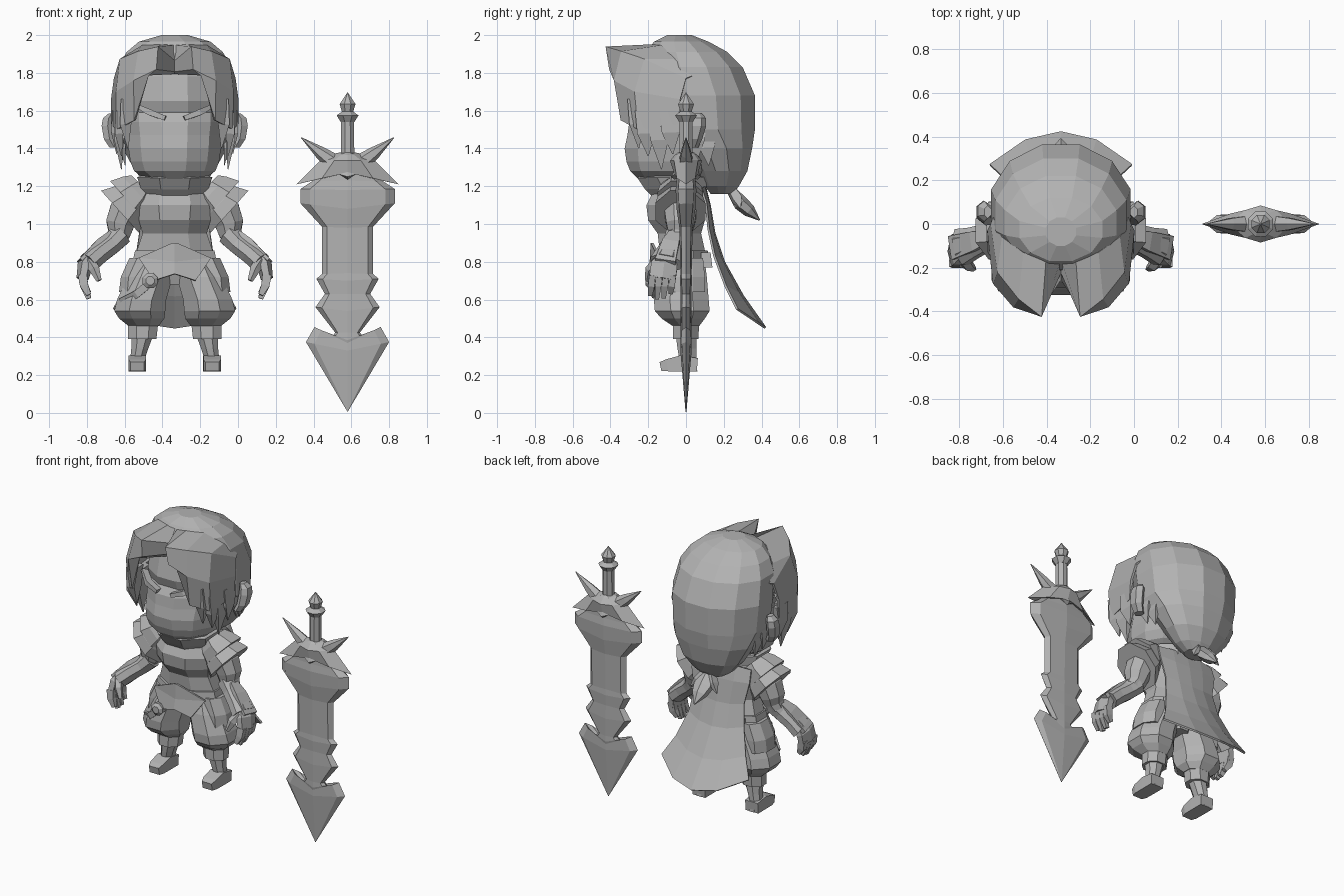
import bpy, bmesh, math
from mathutils import Vector

GREY = bpy.data.materials.new("plain_grey")
GREY.diffuse_color = (0.45, 0.45, 0.45, 1)
BODY_X, SWORD_X = -0.335, 0.58


def make(name, verts, faces, ox=BODY_X, mirror=False, thick=0):
    """Mesh object from generated points, optionally mirrored in x."""
    bm = bmesh.new()
    vs = [bm.verts.new(v) for v in verts]
    for f in faces:
        bm.faces.new([vs[i] for i in f])
    bmesh.ops.remove_doubles(bm, verts=bm.verts, dist=0.0005)
    bmesh.ops.recalc_face_normals(bm, faces=bm.faces)
    me = bpy.data.meshes.new(name)
    bm.to_mesh(me)
    bm.free()
    ob = bpy.data.objects.new(name, me)
    bpy.context.collection.objects.link(ob)
    ob.location.x = ox
    me.materials.append(GREY)
    if mirror:
        m = ob.modifiers.new("mirror", 'MIRROR')
        m.use_clip = True
    if thick:
        s = ob.modifiers.new("thickness", 'SOLIDIFY')
        s.thickness = thick
        s.offset = 0
    return ob


def skin(rings, n, caps=True):
    """Quads joining successive rings of n points."""
    faces = []
    for r in range(rings - 1):
        for i in range(n):
            j = (i + 1) % n
            faces.append((r * n + i, r * n + j, r * n + n + j, r * n + n + i))
    if caps:
        faces += [tuple(range(n)), tuple(range((rings - 1) * n, rings * n))]
    return faces


def circle(n):
    k = 1 / math.cos(math.pi / n)
    return [(k * math.cos(2 * math.pi * (i + .5) / n),
             k * math.sin(2 * math.pi * (i + .5) / n)) for i in range(n)]


def loft(name, rings, n=12, caps=True, **kw):
    """Upright form: rings of (z, centre x, half width, front y, back y)."""
    verts = [(cx + c * rx, (y0 + y1) / 2 + s * (y1 - y0) / 2, z)
             for z, cx, rx, y0, y1 in rings for c, s in circle(n)]
    return make(name, verts, skin(len(rings), n, caps), **kw)


def tube(name, pts, n=8, ref=(0, 1, 0), **kw):
    """Limb along points (x, y, z, radius along ref, other radius)."""
    ps = [Vector(p[:3]) for p in pts]
    verts = []
    for i, p in enumerate(pts):
        t = (ps[min(i + 1, len(ps) - 1)] - ps[max(i - 1, 0)]).normalized()
        a = Vector(ref)
        a = (a - t * a.dot(t)).normalized()
        b = t.cross(a)
        verts += [ps[i] + a * (c * p[3]) + b * (s * p[4]) for c, s in circle(n)]
    return make(name, verts, skin(len(pts), n), **kw)


def sheet(name, rows, thick, **kw):
    w = len(rows[0])
    faces = [(r * w + i, r * w + i + 1, r * w + w + i + 1, r * w + w + i)
             for r in range(len(rows) - 1) for i in range(w - 1)]
    return make(name, [p for r in rows for p in r], faces, thick=thick, **kw)


def blade(name, outline, inset):
    """Ridged plate: outline of (edge x, edge z, ridge z, half thickness)."""
    verts, faces = [], []
    for sy in (1, -1):
        base = len(verts)
        for x, z, zc, t in outline:
            verts += [(0, sy * t, zc), (x * inset, sy * t * .75, zc + (z - zc) * inset), (x, 0, z)]
        for i in range(len(outline) - 1):
            for k in (0, 1):
                a = base + i * 3 + k
                faces.append((a, a + 1, a + 4, a + 3))
    return make(name, verts, faces, ox=SWORD_X, mirror=True)


# Head with a broad jaw, brows and ears
loft("head", [(1.235, 0, .15, -.25, .05), (1.28, 0, .215, -.295, .12), (1.33, 0, .235, -.315, .16),
              (1.4, 0, .245, -.325, .2), (1.47, 0, .25, -.31, .25), (1.54, 0, .26, -.3, .28),
              (1.59, 0, .26, -.27, .28), (1.65, 0, .26, -.29, .28), (1.78, 0, .25, -.26, .26),
              (1.88, 0, .2, -.17, .15)])
loft("neck", [(1.12, 0, .09, -.12, .06), (1.26, 0, .1, -.16, .06)], 8)
tube("brow", [(.05, -.3, 1.56, .02, .012), (.13, -.29, 1.59, .022, .016), (.21, -.22, 1.63, .02, .008)],
     4, mirror=True)
loft("ear", [(1.405, .32, .025, .0, .06), (1.45, .345, .03, .0, .08), (1.52, .355, .032, .01, .1),
             (1.56, .35, .03, .02, .1), (1.585, .335, .015, .03, .08)], 6, mirror=True)

# Hair: rounded cap, parted fringe, side locks and tied tail
loft("hair_cap", [(1.16, 0, .08, .13, .25), (1.2, 0, .14, .1, .28), (1.28, 0, .21, .06, .325),
                  (1.4, 0, .275, -.02, .35), (1.5, 0, .308, -.17, .365), (1.68, 0, .32, -.2, .365),
                  (1.83, 0, .3, -.22, .3), (1.91, 0, .255, -.21, .22), (1.965, 0, .19, -.17, .12),
                  (2.0, 0, .07, -.1, .03)])
sheet("fringe", [
    [(0, -.16, 1.94), (.07, -.16, 1.945), (.17, -.13, 1.94), (.265, -.06, 1.87), (.305, .03, 1.78)],
    [(0, -.22, 1.86), (.09, -.42, 1.935), (.19, -.34, 1.91), (.285, -.22, 1.87), (.315, .0, 1.77)],
    [(0, -.25, 1.81), (.1, -.4, 1.82), (.215, -.375, 1.76), (.305, -.27, 1.7), (.33, -.03, 1.66)],
    [(0, -.26, 1.8), (.14, -.37, 1.79), (.21, -.34, 1.55), (.305, -.25, 1.5), (.33, -.04, 1.53)]],
    .015, mirror=True)
for x, y, top, bottom, w, d in ((.255, -.26, 1.66, 1.4, .05, .03), (.29, -.21, 1.6, 1.36, .06, .022),
                                (.29, -.14, 1.6, 1.29, .06, .025), (.315, -.08, 1.6, 1.37, .06, .016),
                                (.285, .05, 1.54, 1.34, .06, .014), (.27, .11, 1.5, 1.31, .05, .014)):
    tube("side_lock", [(x, y, top, w, d), (x + .005, y, (top + bottom) / 2, w * .8, d),
                       (x - .008, y + .01, bottom, .002, .002)], 4, mirror=True)
tube("hair_tail", [(0, .23, 1.19, .02, .02), (0, .29, 1.11, .06, .035), (0, .335, 1.07, .045, .03),
                   (0, .39, 1.02, .003, .003)], 6, ref=(1, 0, 0))
tube("tail_tuft", [(.02, .24, 1.18, .02, .02), (.06, .27, 1.13, .025, .02), (.1, .29, 1.08, .002, .002)],
     4, mirror=True)

# Torso, collar and belt
loft("torso", [(.76, 0, .2, -.12, .1), (.86, 0, .2, -.14, .1), (.95, 0, .17, -.15, .08),
               (1.02, 0, .19, -.2, .1), (1.1, 0, .205, -.21, .11), (1.18, 0, .18, -.17, .11),
               (1.23, 0, .1, -.12, .06)], 8)
loft("collar", [(1.14, 0, .15, -.16, .1), (1.19, 0, .17, -.21, .1), (1.25, 0, .19, -.25, .1)],
     8, caps=False, thick=.02)
loft("belt", [(.79, 0, .225, -.16, .12), (.86, 0, .21, -.155, .115)], 8)
sheet("front_apron", [[(0, -.18, .9), (.01, -.18, .9)], [(0, -.185, .8), (.19, -.14, .82)],
                      [(0, -.2, .735), (.11, -.18, .7)]], .015, mirror=True)
loft("hip_plate", [(.64, .22, .075, -.12, .1), (.72, .215, .07, -.12, .1), (.82, .17, .07, -.11, .09)],
     8, mirror=True)
loft("back_pouch", [(.77, .12, .05, .08, .14), (.85, .12, .045, .08, .13)], 4, mirror=True)
tube("hip_buckle", [(-.13, -.15, .7, .035, .035), (-.13, -.2, .7, .04, .04), (-.13, -.215, .7, .022, .022)],
     8, ref=(1, 0, 0))
tube("hip_strap", [(-.14, -.18, .68, .012, .02), (-.2, -.17, .63, .012, .02), (-.28, -.1, .59, .012, .02)], 4)

# Baggy shorts, boots and feet
loft("shorts_leg", [(.8, .1, .11, -.12, .1), (.72, .13, .12, -.15, .11), (.6, .175, .13, -.17, .12),
                    (.54, .185, .135, -.165, .125), (.5, .175, .12, -.13, .1), (.46, .165, .08, -.07, .07)],
     8, mirror=True)
loft("seat", [(.68, 0, .07, -.08, .08), (.8, 0, .12, -.12, .1)], 8)
loft("boot_cuff", [(.39, .172, .075, -.07, .065), (.47, .168, .08, -.07, .07)], 8, mirror=True)
loft("boot", [(.22, .198, .046, -.03, .06), (.28, .198, .038, -.035, .055),
              (.34, .185, .045, -.045, .055), (.42, .17, .06, -.055, .055)], 8, mirror=True)
tube("foot", [(.198, .06, .255, .047, .035), (.198, -.03, .262, .047, .042),
              (.198, -.1, .252, .046, .032), (.198, -.135, .245, .036, .024)], 4, ref=(1, 0, 0), mirror=True)

# Layered shoulder plates
for x, z, r in ((.17, 1.2, .11), (.21, 1.14, .12)):
    tube("shoulder_plate", [(x, -.03, z, r * .8, r * .75), (x + .03, -.03, z - .03, r, r),
                            (x + .08, -.03, z - .075, r * 1.1, r * 1.25)], 8, mirror=True)

# Arms with flared bracers
tube("sleeve", [(.2, -.02, 1.14, .08, .08), (.265, -.03, 1.06, .085, .085), (.29, -.03, 1.0, .075, .075),
                (.295, -.035, .95, .06, .06), (.32, -.04, .91, .05, .05)], 8, mirror=True)
tube("bracer", [(.285, -.04, .945, .065, .06), (.335, -.06, .895, .06, .055), (.4, -.085, .845, .07, .055),
                (.455, -.105, .795, .085, .055)], 8, mirror=True)
tube("bracer_guard", [(.34, -.06, .95, .03, .015), (.4, -.08, .9, .045, .02), (.5, -.11, .8, .055, .014)],
     4, mirror=True)

# Hands
tube("palm", [(.45, -.1, .82, .05, .03), (.475, -.115, .78, .07, .035), (.488, -.125, .71, .07, .028)],
     6, mirror=True)
for i in range(4):
    y = -.07 - i * .036
    low = (.635, .61, .605, .625)[i]
    tube("finger", [(.488, y, .73, .017, .024), (.48, y - .006, .675, .017, .022),
                    (.455, y - .012, low, .011, .013)], 4, mirror=True)
tube("thumb", [(.45, -.15, .8, .025, .025), (.425, -.19, .76, .022, .024), (.4, -.205, .7, .011, .012)],
     5, mirror=True)

# Cape, wide at the shoulders, flaring again towards a rounded hem
cape = []
for z, hw, y, edge_y, edge_z in ((1.2, .21, .1, .08, 1.19), (1.1, .215, .125, .105, 1.11),
                                 (.95, .185, .15, .12, .97), (.8, .205, .2, .15, .83),
                                 (.62, .26, .3, .21, .67), (.45, .325, .42, .27, .55)):
    cape.append([(hw * s, y + (edge_y - y) * s * s, z + (edge_z - z) * s * s) for s in (0, .5, 1)])
sheet("cape", cape, .012, mirror=True)

# Great sword: barbed ridged blade, winged guard, spikes, grip and pommel
blade("sword_blade", [(0, .005, .012, .003), (.22, .375, .33, .03), (.175, .455, .37, .03),
                      (.1, .385, .385, .03), (.065, .425, .425, .03), (.17, .56, .54, .03),
                      (.12, .63, .63, .028), (.165, .71, .7, .032), (.135, .735, .74, .03),
                      (.135, .985, .98, .035), (.25, 1.11, 1.08, .05), (.25, 1.185, 1.18, .055),
                      (.19, 1.225, 1.23, .05), (.12, 1.28, 1.28, .05), (.0, 1.32, 1.32, .04)], .8)
blade("sword_guard", [(0, 1.25, 1.235, .06), (.08, 1.275, 1.25, .08), (.27, 1.21, 1.275, .065),
                      (.14, 1.34, 1.335, .085), (.06, 1.375, 1.365, .06), (0, 1.385, 1.38, .04)], .5)
tube("guard_spike", [(.08, 0, 1.33, .035, .04), (.14, 0, 1.375, .026, .03), (.245, 0, 1.457, .002, .002)],
     6, ox=SWORD_X, mirror=True)
loft("sword_grip", [(1.34, 0, .036, -.036, .036), (1.57, 0, .034, -.034, .034)], 8, ox=SWORD_X)
loft("sword_pommel", [(1.54, 0, .036, -.036, .036), (1.575, 0, .058, -.058, .058),
                      (1.595, 0, .03, -.03, .03), (1.635, 0, .042, -.042, .042),
                      (1.695, 0, .002, -.002, .002)], 8, ox=SWORD_X)
